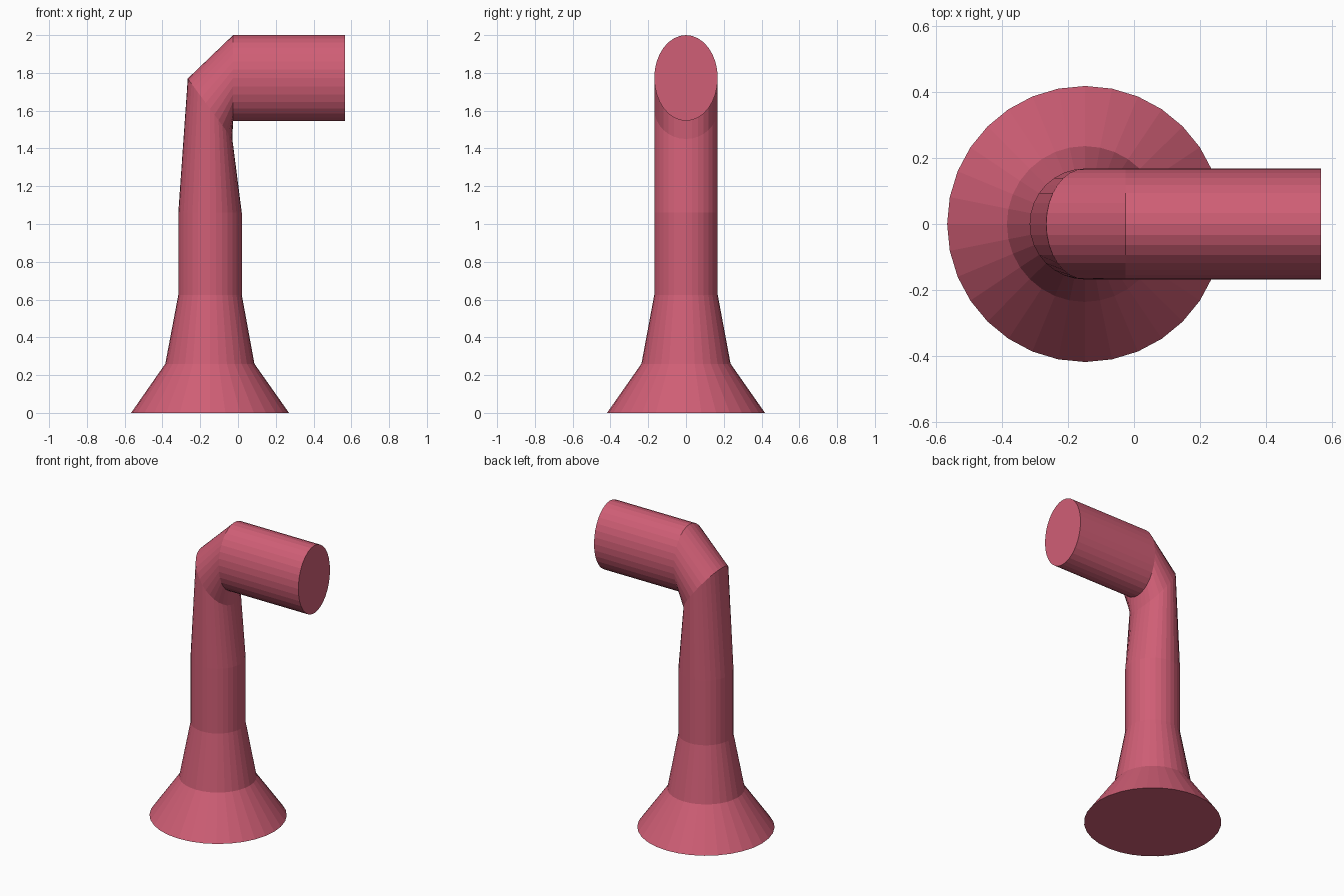
import bpy, bmesh
from math import cos, sin, pi

if "Cube" in bpy.data.objects:
    bpy.data.objects.remove(bpy.data.objects["Cube"])

SIDES = 32
# Each ring: outer end (x, z), inner end (x, z), half width in y
RINGS = [
    ((-0.566, 0.0), (0.27, 0.0), 0.418),        # flared foot
    ((-0.385, 0.26), (0.087, 0.26), 0.236),
    ((-0.316, 0.625), (0.02, 0.625), 0.168),    # stem
    ((-0.316, 1.06), (0.02, 1.06), 0.168),
    ((-0.266, 1.77), (-0.03, 1.45), 0.168),     # elbow
    ((-0.026, 2.0), (-0.026, 1.546), 0.168),    # spout
    ((0.566, 2.0), (0.566, 1.546), 0.168),
]


def ring(bm, a, b, w):
    cx, cz = (a[0] + b[0]) / 2, (a[1] + b[1]) / 2
    ux, uz = (b[0] - a[0]) / 2, (b[1] - a[1]) / 2
    verts = []
    for i in range(SIDES):
        t = 2 * pi * i / SIDES
        verts.append(bm.verts.new((cx + ux * cos(t), w * sin(t), cz + uz * cos(t))))
    return verts


# Loft the rings into one closed bent pipe
bm = bmesh.new()
loops = [ring(bm, *r) for r in RINGS]
for lo, hi in zip(loops, loops[1:]):
    for i in range(SIDES):
        j = (i + 1) % SIDES
        bm.faces.new((lo[i], lo[j], hi[j], hi[i]))
bm.faces.new(loops[0][::-1])
bm.faces.new(loops[-1])
bmesh.ops.recalc_face_normals(bm, faces=bm.faces)

mesh = bpy.data.meshes.new("bent_pipe")
bm.to_mesh(mesh)
bm.free()
pipe = bpy.data.objects.new("bent_pipe", mesh)
bpy.context.collection.objects.link(pipe)

# Rose paint
mat = bpy.data.materials.new("rose")
mat.diffuse_color = (0.63, 0.113, 0.18, 1)
mat.use_nodes = True
mat.node_tree.nodes["Principled BSDF"].inputs["Base Color"].default_value = mat.diffuse_color
mesh.materials.append(mat)
